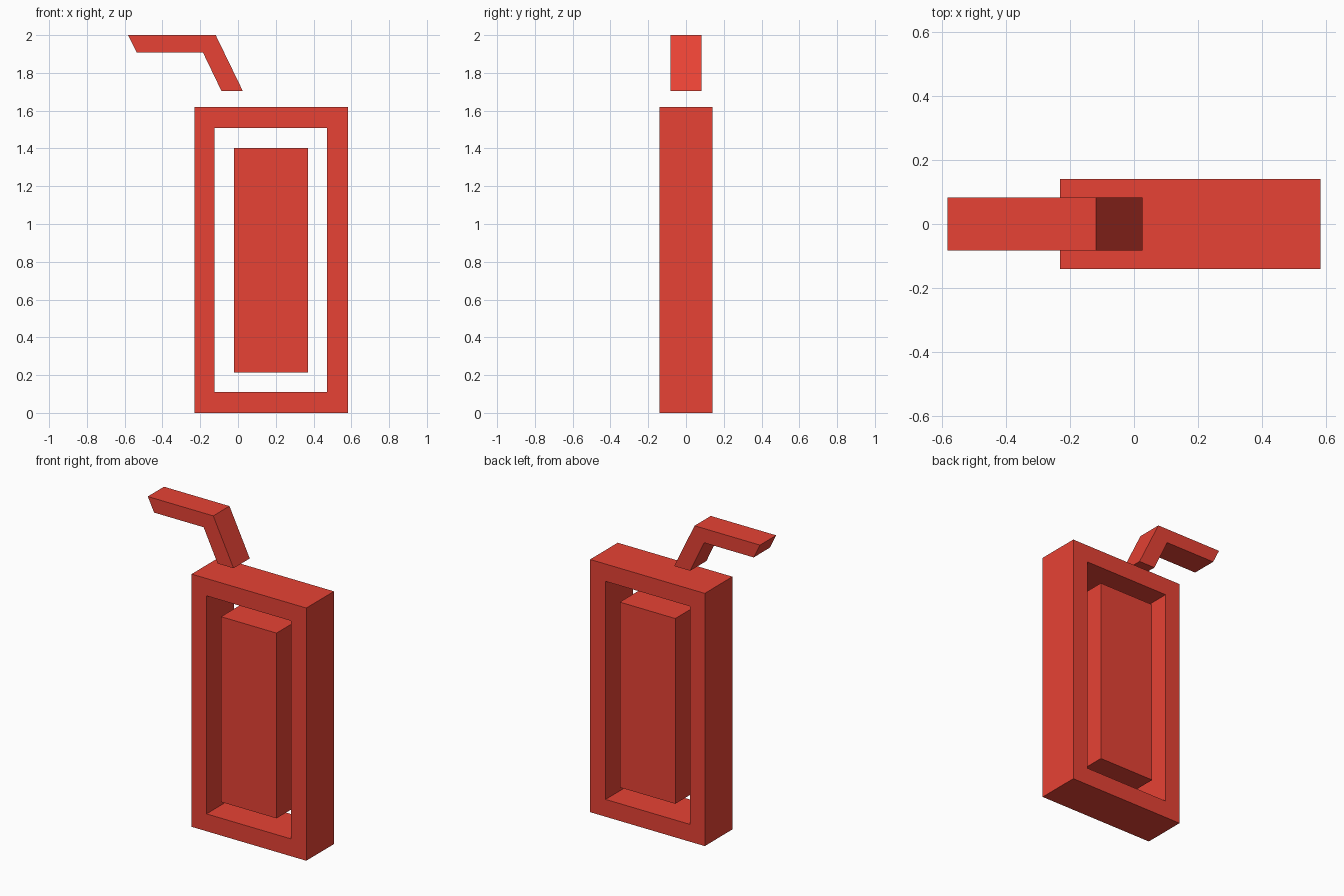
import bpy
import bmesh

if "Cube" in bpy.data.objects:
    bpy.data.objects.remove(bpy.data.objects["Cube"])

red = bpy.data.materials.new("bright_red")
red.diffuse_color = (0.823, 0.056, 0.036, 1.0)
red.use_nodes = True
red.node_tree.nodes["Principled BSDF"].inputs["Base Color"].default_value = red.diffuse_color


def rect(x0, z0, x1, z1):
    return [(x0, z0), (x1, z0), (x1, z1), (x0, z1)]


def slab(name, outline, half_depth, hole=None):
    """Extrude an x-z outline along y, optionally with a matching hole."""
    bm = bmesh.new()

    def loop(points, y):
        return [bm.verts.new((x, y, z)) for x, z in points]

    def bridge(a, b):
        n = len(a)
        for i in range(n):
            j = (i + 1) % n
            bm.faces.new((a[i], a[j], b[j], b[i]))

    front, back = loop(outline, -half_depth), loop(outline, half_depth)
    bridge(front, back)
    if hole:
        hole_front, hole_back = loop(hole, -half_depth), loop(hole, half_depth)
        bridge(hole_front, hole_back)
        bridge(front, hole_front)
        bridge(back, hole_back)
    else:
        bm.faces.new(front)
        bm.faces.new(back)
    bmesh.ops.recalc_face_normals(bm, faces=bm.faces)

    mesh = bpy.data.meshes.new(name)
    bm.to_mesh(mesh)
    bm.free()
    mesh.materials.append(red)
    obj = bpy.data.objects.new(name, mesh)
    bpy.context.collection.objects.link(obj)
    return obj


# Rectangular carton outline
slab("carton_frame", rect(-0.231, 0, 0.582, 1.619), 0.14,
     hole=rect(-0.125, 0.111, 0.472, 1.508))

# Solid centre panel, flush with the frame front and back
slab("centre_panel", rect(-0.022, 0.215, 0.371, 1.402), 0.14)

# Bent drinking straw floating above the carton
slab("bent_straw", [(-0.582, 2.0), (-0.118, 2.0), (0.026, 1.703),
                    (-0.087, 1.703), (-0.186, 1.909), (-0.537, 1.909)], 0.082)
